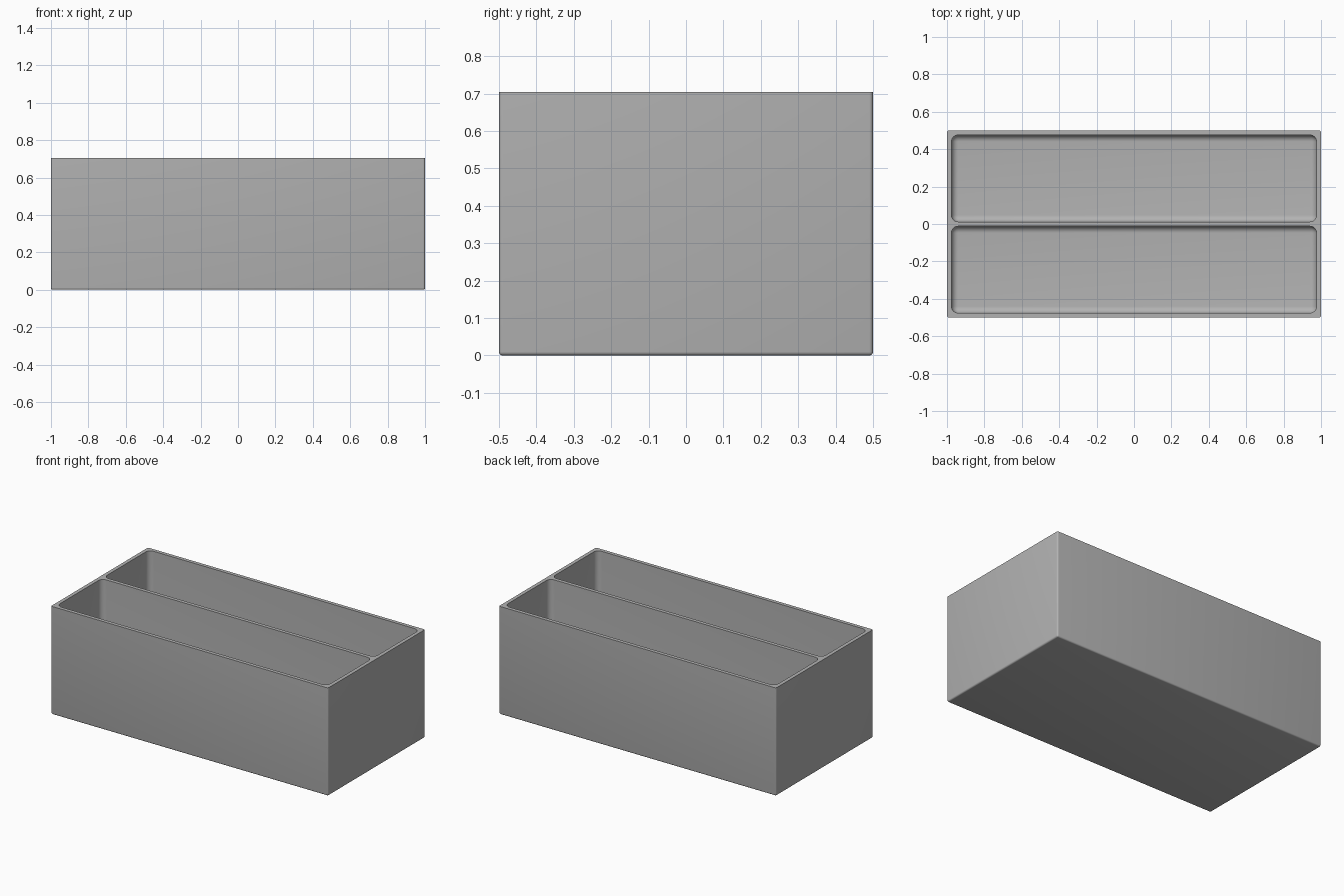
import bpy, bmesh
from math import radians
from mathutils import Vector

LENGTH, DEPTH, HEIGHT = 2.0, 1.0, 0.705
WALL = 0.024
EDGE_RADIUS, POCKET_RADIUS = 0.01, 0.036

if "Cube" in bpy.data.objects:
    bpy.data.objects.remove(bpy.data.objects["Cube"], do_unlink=True)

grey = bpy.data.materials.new("light grey")
grey.use_nodes = True
colour = (0.45, 0.45, 0.45, 1)
grey.diffuse_color = colour
grey.node_tree.nodes["Principled BSDF"].inputs["Base Color"].default_value = colour


def rounded_block(name, low, high, radius, segments):
    """Block with rounded uprights and base edges, and a sharp top rim."""
    low, high = Vector(low), Vector(high)
    bm = bmesh.new()
    bmesh.ops.create_cube(bm, size=1)
    for v in bm.verts:
        v.co = (low + high) / 2 + v.co * (high - low)
    edges = [e for e in bm.edges
             if min(v.co.z for v in e.verts) < high.z - radius]
    bmesh.ops.bevel(bm, geom=edges, offset=radius, segments=segments,
                    profile=0.5, affect='EDGES')
    bmesh.ops.recalc_face_normals(bm, faces=bm.faces)
    mesh = bpy.data.meshes.new(name)
    bm.to_mesh(mesh)
    bm.free()
    mesh.materials.append(grey)
    obj = bpy.data.objects.new(name, mesh)
    bpy.context.collection.objects.link(obj)
    return obj


# Outer shell
box = rounded_block("divided_box", (-LENGTH / 2, -DEPTH / 2, 0),
                    (LENGTH / 2, DEPTH / 2, HEIGHT), EDGE_RADIUS, 4)
bpy.context.view_layer.objects.active = box
box.select_set(True)

# Two long compartments, leaving a thin divider between them
inner_x = LENGTH / 2 - WALL
near, far = WALL / 2, DEPTH / 2 - WALL
for side, y0, y1 in (("front", -far, -near), ("back", near, far)):
    cutter = rounded_block(side + "_compartment_cutter", (-inner_x, y0, WALL),
                           (inner_x, y1, HEIGHT + 0.1), POCKET_RADIUS, 8)
    cutter.hide_render = True
    cut = box.modifiers.new(side + " compartment", 'BOOLEAN')
    cut.operation = 'DIFFERENCE'
    cut.solver = 'EXACT'
    cut.object = cutter
    bpy.ops.object.modifier_apply(modifier=cut.name)
    bpy.data.objects.remove(cutter, do_unlink=True)

bpy.ops.object.shade_smooth_by_angle(angle=radians(35))
